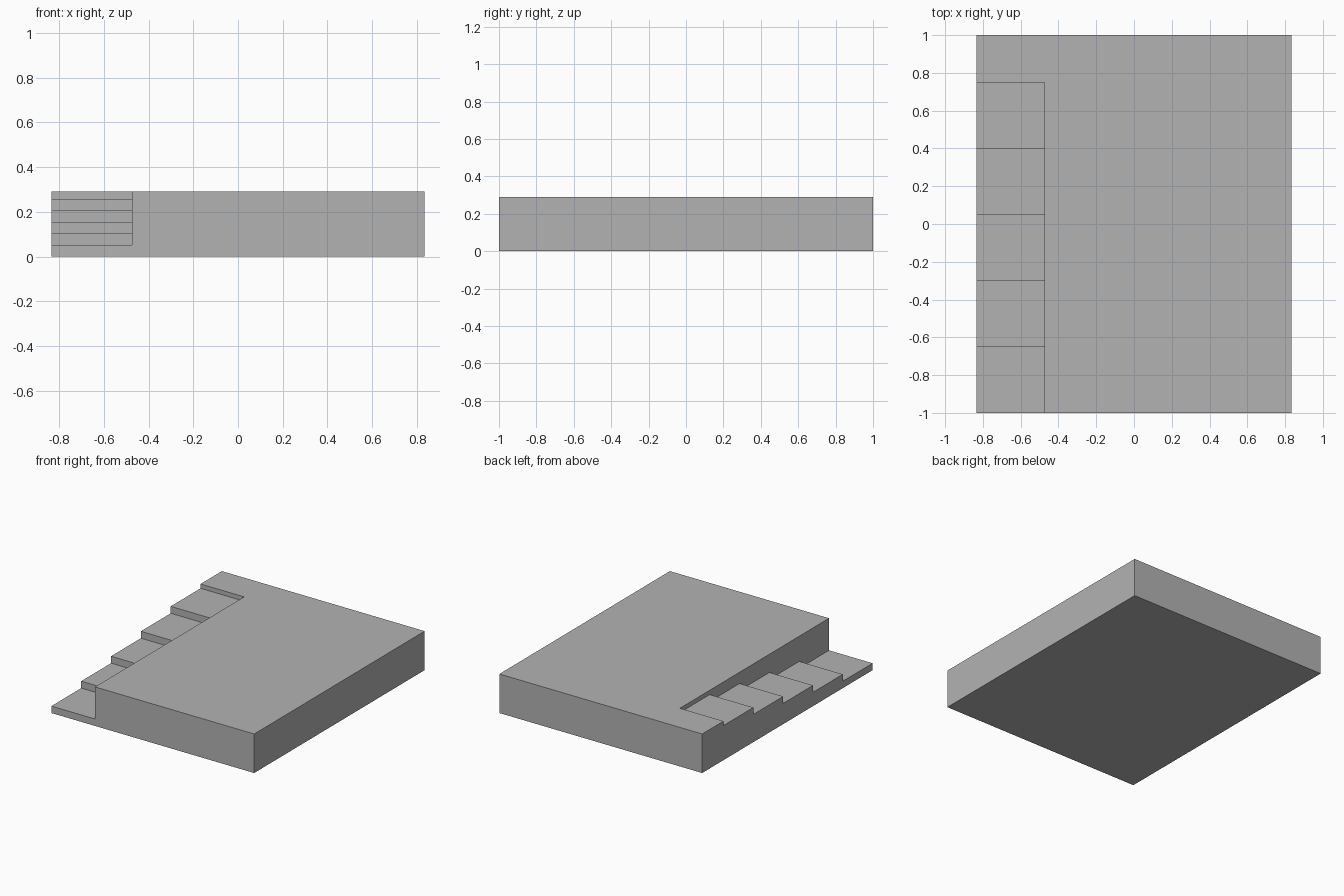
import bpy, bmesh
from mathutils import Vector

cube = bpy.data.objects.get("Cube")
if cube:
    bpy.data.objects.remove(cube, do_unlink=True)

HALF_X, HALF_Y, HEIGHT = 0.833, 1.0, 0.29
INNER_X = -0.475          # wall beside the stairs
STEPS, RISE, RUN = 5, 0.0515, 0.35
MARGIN = 0.1              # cutter overhang

# Single flat colour
stone = bpy.data.materials.new("plain_grey")
stone.use_nodes = True
colour = (0.45, 0.45, 0.45, 1)
stone.diffuse_color = colour
stone.node_tree.nodes["Principled BSDF"].inputs["Base Color"].default_value = colour


def extrude_profile(name, points, x0, x1):
    """Solid made from a (y, z) outline swept along x."""
    bm = bmesh.new()
    face = bm.faces.new([bm.verts.new((x0, y, z)) for y, z in points])
    swept = bmesh.ops.extrude_face_region(bm, geom=[face])["geom"]
    verts = [v for v in swept if isinstance(v, bmesh.types.BMVert)]
    bmesh.ops.translate(bm, verts=verts, vec=Vector((x1 - x0, 0, 0)))
    bmesh.ops.recalc_face_normals(bm, faces=bm.faces)
    mesh = bpy.data.meshes.new(name)
    bm.to_mesh(mesh)
    bm.free()
    mesh.materials.append(stone)
    obj = bpy.data.objects.new(name, mesh)
    bpy.context.collection.objects.link(obj)
    return obj


# Raised platform block
platform = extrude_profile(
    "platform_with_stairs",
    [(-HALF_Y, 0), (HALF_Y, 0), (HALF_Y, HEIGHT), (-HALF_Y, HEIGHT)],
    -HALF_X, HALF_X)

# Stepped void above the treads, rising towards the back
outline = []
for i in range(STEPS):
    z = RISE * (i + 1)
    front = -HALF_Y + RUN * i
    outline += [(front - (MARGIN if i == 0 else 0), z), (front + RUN, z)]
top = HEIGHT + MARGIN
outline += [(outline[-1][0], top), (outline[0][0], top)]
cutter = extrude_profile("stair_cutter", outline, -HALF_X - MARGIN, INNER_X)
cutter.hide_render = True

# Carve the stairs into the block
cut = platform.modifiers.new("stairs", 'BOOLEAN')
cut.operation = 'DIFFERENCE'
cut.solver = 'EXACT'
cut.object = cutter
bpy.context.view_layer.objects.active = platform
bpy.ops.object.modifier_apply(modifier=cut.name)
bpy.data.objects.remove(cutter, do_unlink=True)
